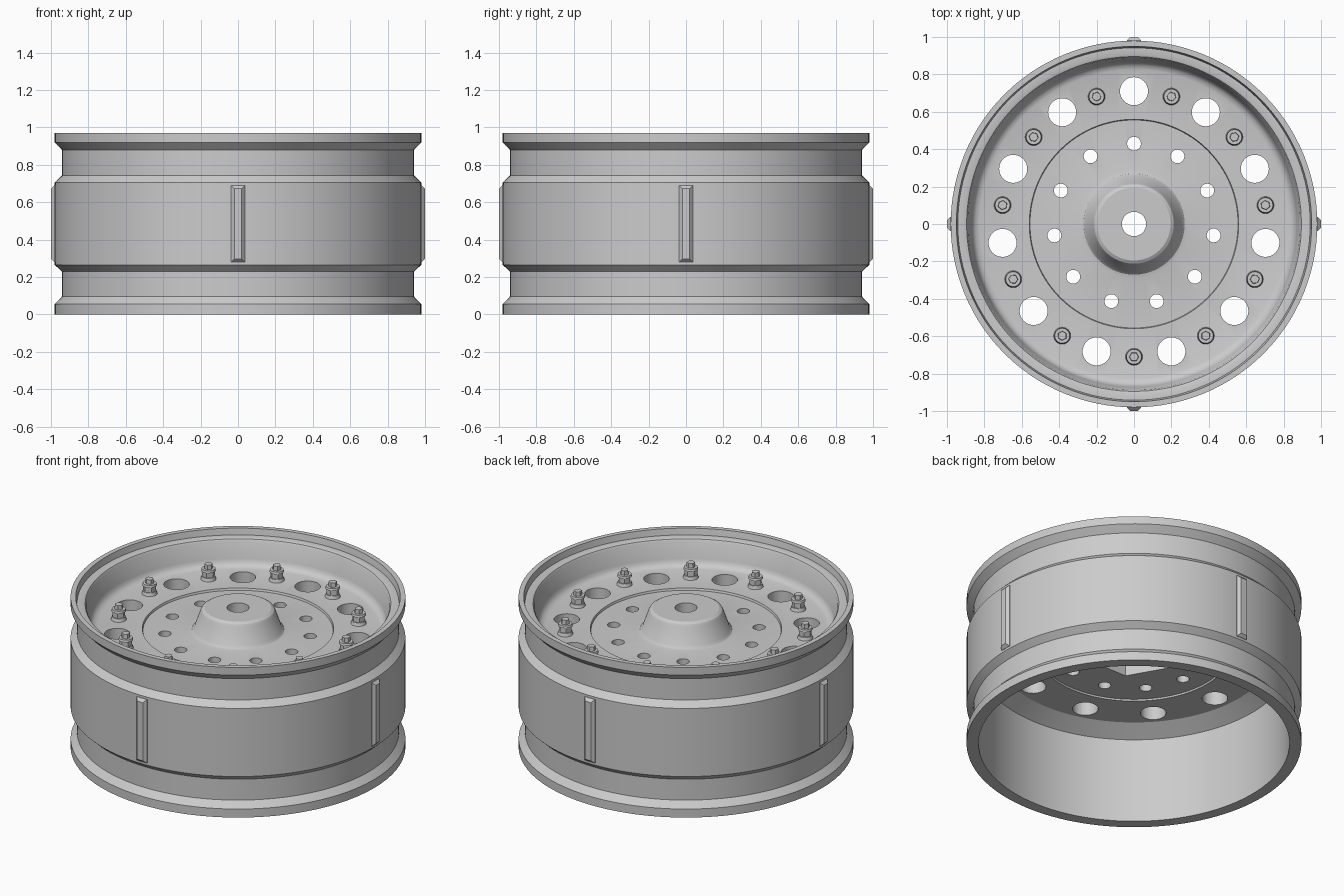
import bpy, bmesh, math
from mathutils import Matrix, Vector

if "Cube" in bpy.data.objects:
    bpy.data.objects.remove(bpy.data.objects["Cube"])

N = 11                      # holes and bolts per ring


def make(name, bm):
    bmesh.ops.recalc_face_normals(bm, faces=bm.faces)
    me = bpy.data.meshes.new(name)
    bm.to_mesh(me)
    bm.free()
    ob = bpy.data.objects.new(name, me)
    bpy.context.collection.objects.link(ob)
    return ob


def lathe(name, profile, seg):
    bm = bmesh.new()
    rings = []
    for i in range(seg):
        a = 2 * math.pi * i / seg
        rings.append([bm.verts.new((r * math.cos(a), r * math.sin(a), z)) for r, z in profile])
    n = len(profile)
    for i in range(seg):
        p, q = rings[i], rings[(i + 1) % seg]
        for j in range(n):
            k = (j + 1) % n
            bm.faces.new((p[j], q[j], q[k], p[k]))
    return make(name, bm)


def prism(bm, x, y, z0, z1, r0, r1, seg, rot=0.0):
    m = Matrix.Translation((x, y, (z0 + z1) / 2)) @ Matrix.Rotation(rot, 4, 'Z')
    bmesh.ops.create_cone(bm, cap_ends=True, segments=seg, radius1=r0, radius2=r1,
                          depth=z1 - z0, matrix=m)


def ring_points(radius, start):
    for k in range(N):
        a = math.radians(start) + 2 * math.pi * k / N
        yield radius * math.cos(a), radius * math.sin(a)


def smooth(ob):
    bpy.ops.object.select_all(action='DESELECT')
    ob.select_set(True)
    bpy.context.view_layer.objects.active = ob
    bpy.ops.object.shade_smooth_by_angle(angle=math.radians(30))


# Rim, disc and hub as one turned body
profile = [
    # outer barrel
    (0.91, 0), (0.98, 0), (0.98, 0.055), (0.942, 0.095), (0.942, 0.23), (0.98, 0.265),
    (0.98, 0.705), (0.942, 0.742), (0.942, 0.88), (0.98, 0.92), (0.98, 0.97),
    # lip and inner wall
    (0.95, 0.97), (0.942, 0.93), (0.905, 0.93), (0.895, 0.926), (0.888, 0.915),
    (0.87, 0.81), (0.862, 0.788), (0.848, 0.773), (0.825, 0.765),
    # disc step
    (0.56, 0.765), (0.556, 0.752),
    # domed hub
    (0.29, 0.752), (0.27, 0.757), (0.256, 0.772), (0.222, 0.872), (0.212, 0.89),
    (0.195, 0.9), (0.065, 0.9),
    # underside
    (0.065, 0.62), (0.556, 0.62), (0.56, 0.61), (0.81, 0.61), (0.91, 0.55),
]
wheel = lathe("wheel_body", profile, 128)

# Cutter for both rings of holes and the six-sided pocket underneath
bm = bmesh.new()
for x, y in ring_points(0.71, 90):
    prism(bm, x, y, 0.5, 0.9, 0.075, 0.075, 32)
for x, y in ring_points(0.43, 90):
    prism(bm, x, y, 0.5, 0.9, 0.037, 0.037, 24)
prism(bm, 0, 0, 0.5, 0.7, 0.285, 0.285, 6, math.radians(30))
cutter = make("hole_cutter", bm)
cutter.hide_render = True
mod = wheel.modifiers.new("holes", 'BOOLEAN')
mod.operation = 'DIFFERENCE'
mod.solver = 'EXACT'
mod.object = cutter
bpy.context.view_layer.objects.active = wheel
bpy.ops.object.modifier_apply(modifier=mod.name)
bpy.data.objects.remove(cutter)
smooth(wheel)

# Bolts: flared foot, hex nut, collar and small hex tip
bm = bmesh.new()
for x, y in ring_points(0.71, 270):
    a = math.atan2(y, x)
    prism(bm, x, y, 0.76, 0.785, 0.047, 0.04, 24)
    prism(bm, x, y, 0.78, 0.825, 0.038, 0.038, 6, a)
    prism(bm, x, y, 0.82, 0.834, 0.043, 0.04, 24)
    prism(bm, x, y, 0.83, 0.862, 0.026, 0.024, 6, a)
smooth(make("wheel_bolts", bm))

# Four bevelled ribs on the outside of the barrel
bm = bmesh.new()
for k in range(4):
    rot = Matrix.Rotation(k * math.pi / 2, 3, 'Z')
    loops = []
    for r, w, z0, z1 in ((0.965, 0.037, 0.28, 0.69), (0.982, 0.037, 0.28, 0.69),
                         (1.0, 0.02, 0.297, 0.672)):
        loops.append([bm.verts.new(rot @ Vector((r, s * w, z)))
                      for s, z in ((-1, z0), (1, z0), (1, z1), (-1, z1))])
    for lo, hi in zip(loops, loops[1:]):
        for j in range(4):
            bm.faces.new((lo[j], lo[(j + 1) % 4], hi[(j + 1) % 4], hi[j]))
    bm.faces.new(loops[0])
    bm.faces.new(loops[-1])
make("side_ribs", bm)
